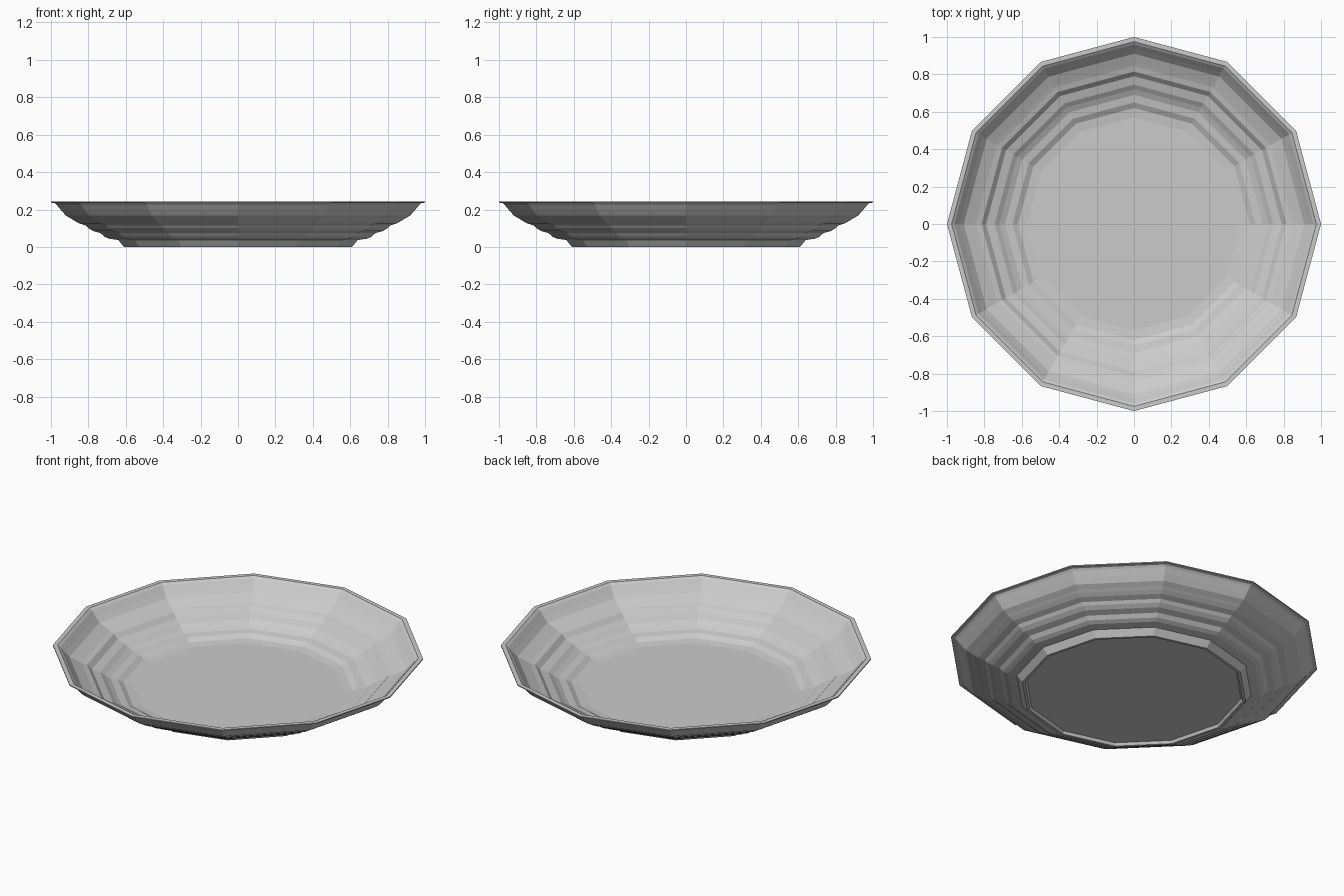
import bpy, bmesh, math

SIDES = 12

# Closed cross-section (radius, height): underside, foot, rippled outer wall, rim, rippled inner wall, floor
profile = [
    (0, 0.015), (0.585, 0.015), (0.595, 0.0), (0.61, 0.0), (0.64, 0.037),
    (0.69, 0.044), (0.715, 0.055), (0.735, 0.074), (0.775, 0.085), (0.80, 0.10), (0.815, 0.115),
    (0.85, 0.126), (0.875, 0.14), (0.89, 0.15), (0.92, 0.167), (0.945, 0.195),
    (0.97, 0.225), (0.98, 0.234), (1.0, 0.237), (1.0, 0.243),
    (0.975, 0.243), (0.96, 0.232), (0.935, 0.202), (0.91, 0.175), (0.87, 0.155),
    (0.845, 0.143), (0.815, 0.133), (0.79, 0.107), (0.745, 0.093), (0.72, 0.075),
    (0.69, 0.06), (0.65, 0.053), (0.62, 0.036), (0.57, 0.03), (0, 0.03),
]

# Lathe the section into a twelve-sided dish
bm = bmesh.new()
rings = []
for r, z in profile:
    if r == 0:
        rings.append([bm.verts.new((0, 0, z))] * SIDES)
    else:
        rings.append([bm.verts.new((r * math.cos(math.tau * i / SIDES),
                                    r * math.sin(math.tau * i / SIDES), z))
                      for i in range(SIDES)])
for a, b in zip(rings, rings[1:]):
    for i in range(SIDES):
        j = (i + 1) % SIDES
        bm.faces.new(list(dict.fromkeys((a[i], a[j], b[j], b[i]))))
bmesh.ops.recalc_face_normals(bm, faces=bm.faces)

mesh = bpy.data.meshes.new("dish")
bm.to_mesh(mesh)
bm.free()
dish = bpy.data.objects.new("dish", mesh)
bpy.context.collection.objects.link(dish)
